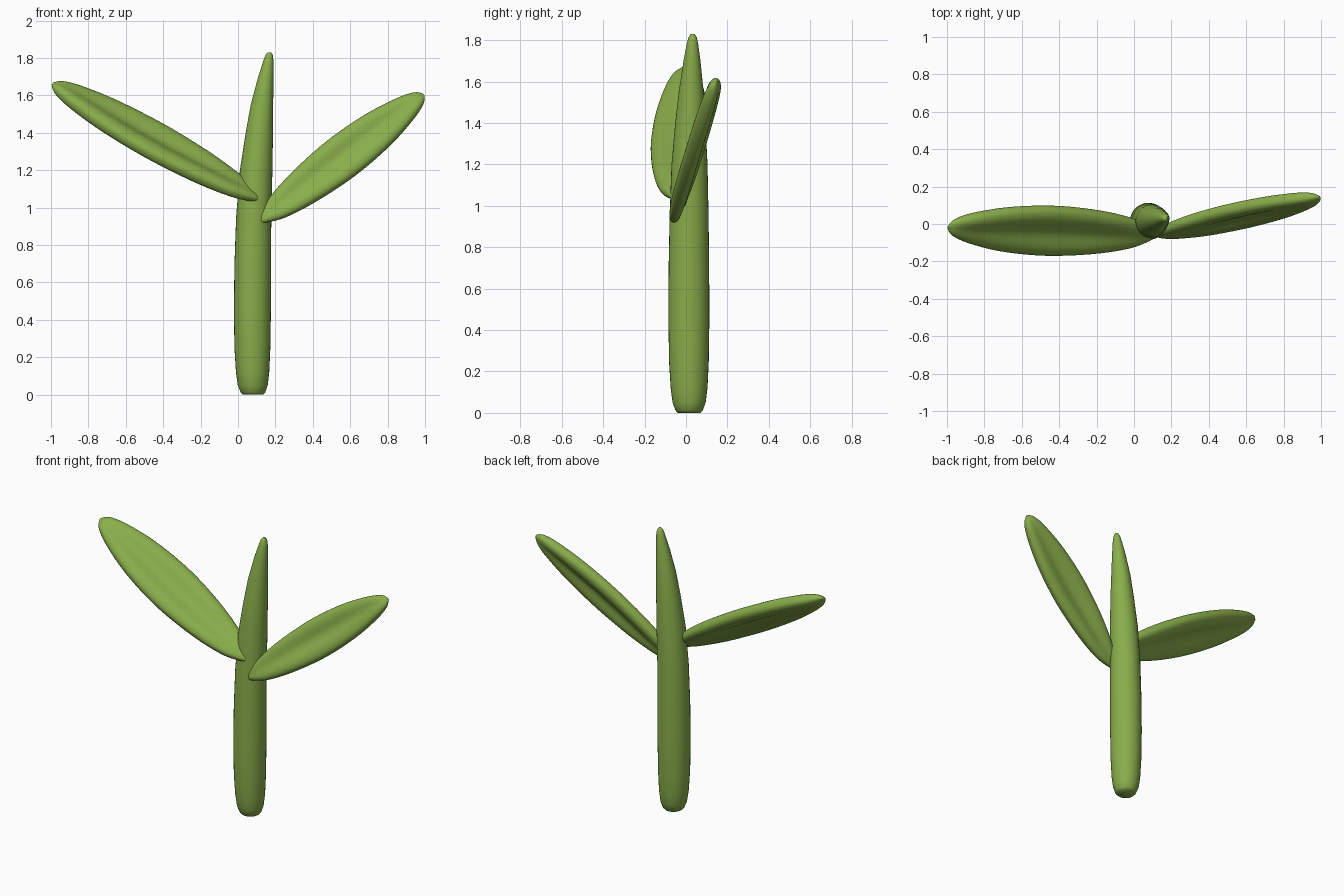
import bpy, bmesh, math
from mathutils import Vector

if "Cube" in bpy.data.objects:
    bpy.data.objects.remove(bpy.data.objects["Cube"])

green = bpy.data.materials.new("plant_green")
green.diffuse_color = (0.25, 0.42, 0.07, 1)
green.use_nodes = True
green.node_tree.nodes["Principled BSDF"].inputs["Base Color"].default_value = green.diffuse_color


def loft(name, rings):
    """Skin a list of closed rings and cap both ends."""
    bm = bmesh.new()
    rows = [[bm.verts.new(p) for p in r] for r in rings]
    n = len(rows[0])
    for a, b in zip(rows, rows[1:]):
        for i in range(n):
            j = (i + 1) % n
            bm.faces.new((a[i], a[j], b[j], b[i]))
    bm.faces.new(rows[0][::-1])
    bm.faces.new(rows[-1])
    bmesh.ops.recalc_face_normals(bm, faces=bm.faces)
    me = bpy.data.meshes.new(name)
    bm.to_mesh(me)
    bm.free()
    ob = bpy.data.objects.new(name, me)
    bpy.context.collection.objects.link(ob)
    me.materials.append(green)
    bpy.ops.object.select_all(action='DESELECT')
    ob.select_set(True)
    bpy.context.view_layer.objects.active = ob
    bpy.ops.object.shade_smooth_by_angle(angle=math.radians(60))
    return ob


def interp(table, t):
    """Smooth interpolation through (t, value) pairs (Catmull-Rom)."""
    for k in range(len(table) - 1):
        (t0, a), (t1, b) = table[k], table[k + 1]
        if t <= t1:
            pa = table[max(k - 1, 0)]
            pb = table[min(k + 2, len(table) - 1)]
            ma = (b - pa[1]) / (t1 - pa[0]) * (t1 - t0)
            mb = (pb[1] - a) / (pb[0] - t0) * (t1 - t0)
            s = (t - t0) / (t1 - t0)
            return ((2*s**3 - 3*s*s + 1) * a + (s**3 - 2*s*s + s) * ma
                    + (3*s*s - 2*s**3) * b + (s**3 - s*s) * mb)
    return table[-1][1]


# Stem: (z, x centre, y centre, radius), leaning towards the tip
stem = [(0, .08, .015, .055), (.012, .08, .015, .066), (.05, .079, .015, .08),
        (.12, .078, .015, .089), (.25, .077, .014, .096), (.45, .077, .014, .099),
        (.7, .079, .014, .098), (.95, .084, .015, .094), (1.2, .097, .017, .087),
        (1.4, .114, .021, .073), (1.55, .128, .025, .06), (1.7, .149, .029, .041),
        (1.78, .162, .031, .028), (1.815, .166, .032, .02), (1.83, .168, .032, .01)]
loft("stem", [[(x + r * math.cos(math.tau * i / 32), y + r * math.sin(math.tau * i / 32), z)
               for i in range(32)] for z, x, y, r in stem])

# Leaf outline and thickness along its length
WIDTH = [(0, .08), (.02, .22), (.1, .55), (.25, .83), (.45, 1), (.6, .99),
         (.75, .86), (.88, .62), (.95, .42), (.985, .24), (1, .06)]
THICK = [(0, .15), (.03, .45), (.12, .75), (.3, 1), (.7, 1), (.9, .8), (.97, .5), (1, .1)]


def leaf(name, base, tip, across, half_width, half_thick):
    """Leaf with a fat rounded rim and one long hollow on each face."""
    base, tip = Vector(base), Vector(tip)
    d = (tip - base).normalized()
    w = Vector(across)
    w = (w - d * w.dot(d)).normalized()
    n = d.cross(w)
    rings = []
    for k in range(49):
        t = .5 - .5 * math.cos(math.pi * k / 48)
        hw, ht = half_width * interp(WIDTH, t), half_thick * interp(THICK, t)
        mid = math.sin(math.pi * t) ** .8
        ring = []
        for i in range(48):
            a = math.tau * i / 48
            u, s = math.cos(a), math.sin(a)
            v = math.copysign(abs(s) ** .75, s)
            hollow = 1 - .68 * mid * math.exp(-(u / .5) ** 2)
            ring.append(base.lerp(tip, t) + w * (u * hw) + n * (v * ht * hollow))
        rings.append(ring)
    return loft(name, rings)


leaf("right_leaf", (.117, -.06, .928), (.992, .144, 1.605), (-.61, .32, .77), .122, .052)
leaf("left_leaf", (.115, -.058, 1.045), (-.993, -.015, 1.662), (.3, .83, .48), .15, .058)
